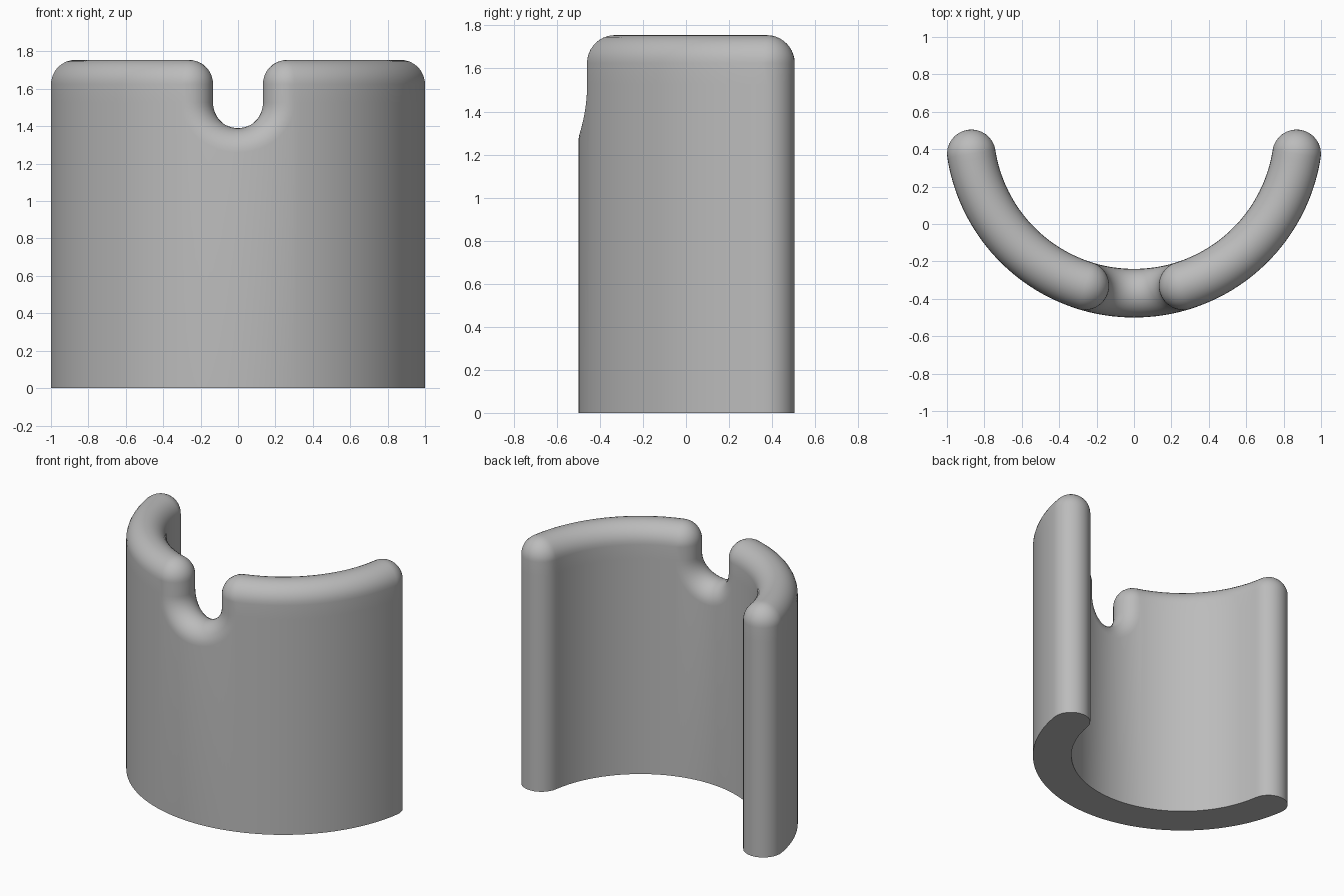
import bpy, bmesh, math
from mathutils import Vector

if "Cube" in bpy.data.objects:
    bpy.data.objects.remove(bpy.data.objects["Cube"])

R, CY, H = 0.88, 0.51, 0.13          # mid radius, arc centre y, half thickness
END = 1.417                          # half sweep of the shell
TOP, NOTCH_Z, NOTCH = 1.625, 1.527, 0.267
S, RIM = END * R, 16


def frame(s):
    """Mid-surface point, tangent and outward direction at arc length s."""
    t = s / R
    out = Vector((math.sin(t), -math.cos(t), 0))
    return Vector((0, CY, 0)) + out * R, Vector((math.cos(t), math.sin(t), 0)), out


def place(s, z, d):
    p, _, out = frame(s)
    return p + out * d + Vector((0, 0, z))


bm = bmesh.new()


def quad_grid(rows):
    vs = [[bm.verts.new(p) for p in row] for row in rows]
    for a, b in zip(vs, vs[1:]):
        for i in range(len(a) - 1):
            bm.faces.new((a[i], b[i], b[i + 1], a[i + 1]))


# Column positions of the wings and of the notch floor
wing = [NOTCH + (S - NOTCH) * i / 32 for i in range(33)]
arc = [math.pi * i / 24 for i in range(25)]
floor = [(-NOTCH * math.cos(a), NOTCH_Z - NOTCH * math.sin(a)) for a in arc]

# Inner and outer walls
for d in (-H, H):
    for side in (-1, 1):
        quad_grid([[place(side * s, z, d) for z in (0, NOTCH_Z, TOP)] for s in wing])
    quad_grid([[place(s, z, d) for z in (0, zt)] for s, zt in floor])

# Rim path: (arc length, height, direction the rim faces)
left = [(-S, 0, math.pi), (-S, NOTCH_Z, math.pi)]
left += [(-S, TOP, math.pi - math.pi / 2 * i / 10) for i in range(11)]
left += [(-s, TOP, math.pi / 2) for s in reversed(wing)][1:]
left += [(-NOTCH, TOP, math.pi / 2 * (1 - i / 10)) for i in range(1, 11)]
path = left + [(s, z, a) for (s, z), a in zip(floor, arc)]
path += [(-s, z, math.pi - a) for s, z, a in reversed(left)]

# Half-round rim along the ends, top edges and notch
rows = []
for s, z, a in path:
    p, tan, out = frame(s)
    n = tan * math.cos(a) + Vector((0, 0, math.sin(a)))
    base = p + Vector((0, 0, z))
    rows.append([base + out * H * math.cos(math.pi * j / RIM)
                 + n * H * math.sin(math.pi * j / RIM) for j in range(RIM + 1)])
quad_grid(rows)

bmesh.ops.remove_doubles(bm, verts=bm.verts, dist=0.0002)
# Flat underside
edges = [e for e in bm.edges if e.is_boundary]
base = bmesh.ops.holes_fill(bm, edges=edges, sides=0)["faces"]
bmesh.ops.triangulate(bm, faces=base)
bmesh.ops.recalc_face_normals(bm, faces=bm.faces)

mesh = bpy.data.meshes.new("curved_shell")
bm.to_mesh(mesh)
bm.free()
shell = bpy.data.objects.new("curved_shell", mesh)
bpy.context.collection.objects.link(shell)
grey = bpy.data.materials.new("grey")
grey.diffuse_color = (0.5, 0.5, 0.5, 1)
grey.use_nodes = True
grey.node_tree.nodes["Principled BSDF"].inputs["Base Color"].default_value = grey.diffuse_color
mesh.materials.append(grey)

bpy.context.view_layer.objects.active = shell
shell.select_set(True)
bpy.ops.object.shade_smooth_by_angle(angle=math.radians(35))
